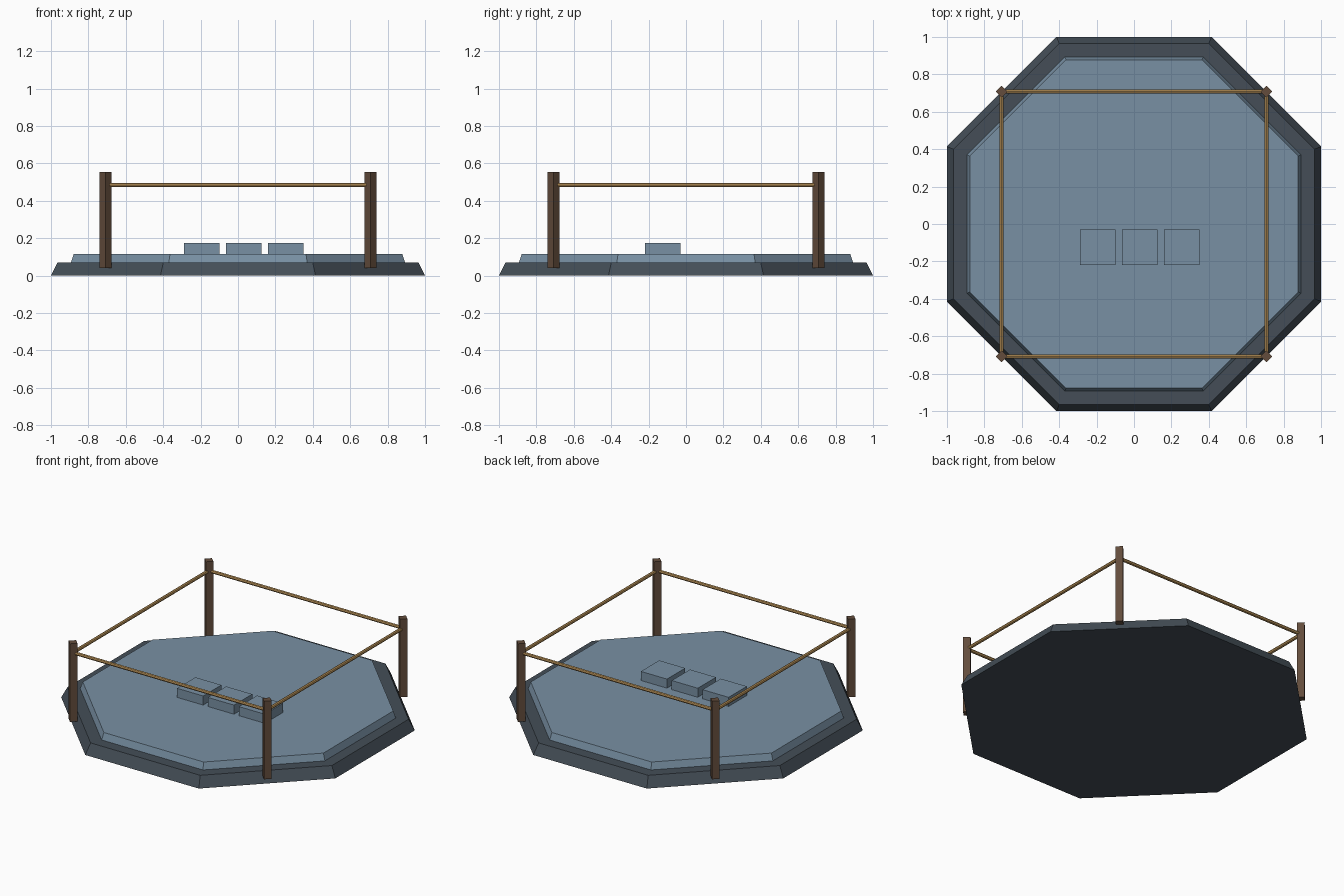
import bpy
from math import pi, cos

if "Cube" in bpy.data.objects:
    bpy.data.objects.remove(bpy.data.objects["Cube"], do_unlink=True)


def material(name, rgb):
    mat = bpy.data.materials.new(name)
    mat.use_nodes = True
    color = (*rgb, 1)
    mat.diffuse_color = color
    mat.node_tree.nodes["Principled BSDF"].inputs["Base Color"].default_value = color
    return mat


slate = material("dark slate", (0.058, 0.076, 0.095))
stone = material("blue grey stone", (0.19, 0.28, 0.37))
wood = material("brown wood", (0.125, 0.073, 0.045))
rope = material("tan rope", (0.54, 0.32, 0.11))


def finish(name, mat):
    obj = bpy.context.object
    obj.name = name
    obj.data.materials.append(mat)
    return obj


def octagon(name, mat, apothem_low, apothem_high, z_low, z_high):
    """Tapered eight-sided slab with flat sides facing the axes."""
    k = 1 / cos(pi / 8)
    bpy.ops.mesh.primitive_cone_add(
        vertices=8, radius1=apothem_low * k, radius2=apothem_high * k,
        depth=z_high - z_low, location=(0, 0, (z_low + z_high) / 2),
        rotation=(0, 0, pi / 8))
    finish(name, mat)


def box(name, mat, size, location, turn=0):
    bpy.ops.mesh.primitive_cube_add(size=1, location=location, rotation=(0, 0, turn))
    bpy.context.object.scale = size
    finish(name, mat)


# Stepped platform
octagon("base_slab", slate, 1.0, 0.965, 0, 0.07)
octagon("floor_slab", stone, 0.893, 0.878, 0.07, 0.115)

# Row of three low blocks
for i, name in enumerate(("right", "middle", "left")):
    box(name + "_block", stone, (0.19, 0.19, 0.06), (-0.195 + i * 0.225, -0.125, 0.145))

# Corner posts, turned to face the middle
CORNER = 0.708
for x, side in ((-1, "right"), (1, "left")):
    for y, end in ((-1, "front"), (1, "back")):
        box(f"{end}_{side}_post", wood, (0.045, 0.045, 0.515),
            (x * CORNER, y * CORNER, 0.2975), pi / 4)

# Ropes between the posts
for s, front, side in ((-1, "front", "right"), (1, "back", "left")):
    for name, loc, rot in ((front, (0, s * CORNER, 0.485), (0, pi / 2, 0)),
                           (side, (s * CORNER, 0, 0.485), (pi / 2, 0, 0))):
        bpy.ops.mesh.primitive_cylinder_add(
            vertices=8, radius=0.011, depth=2 * CORNER, location=loc, rotation=rot)
        finish(name + "_rope", rope)
